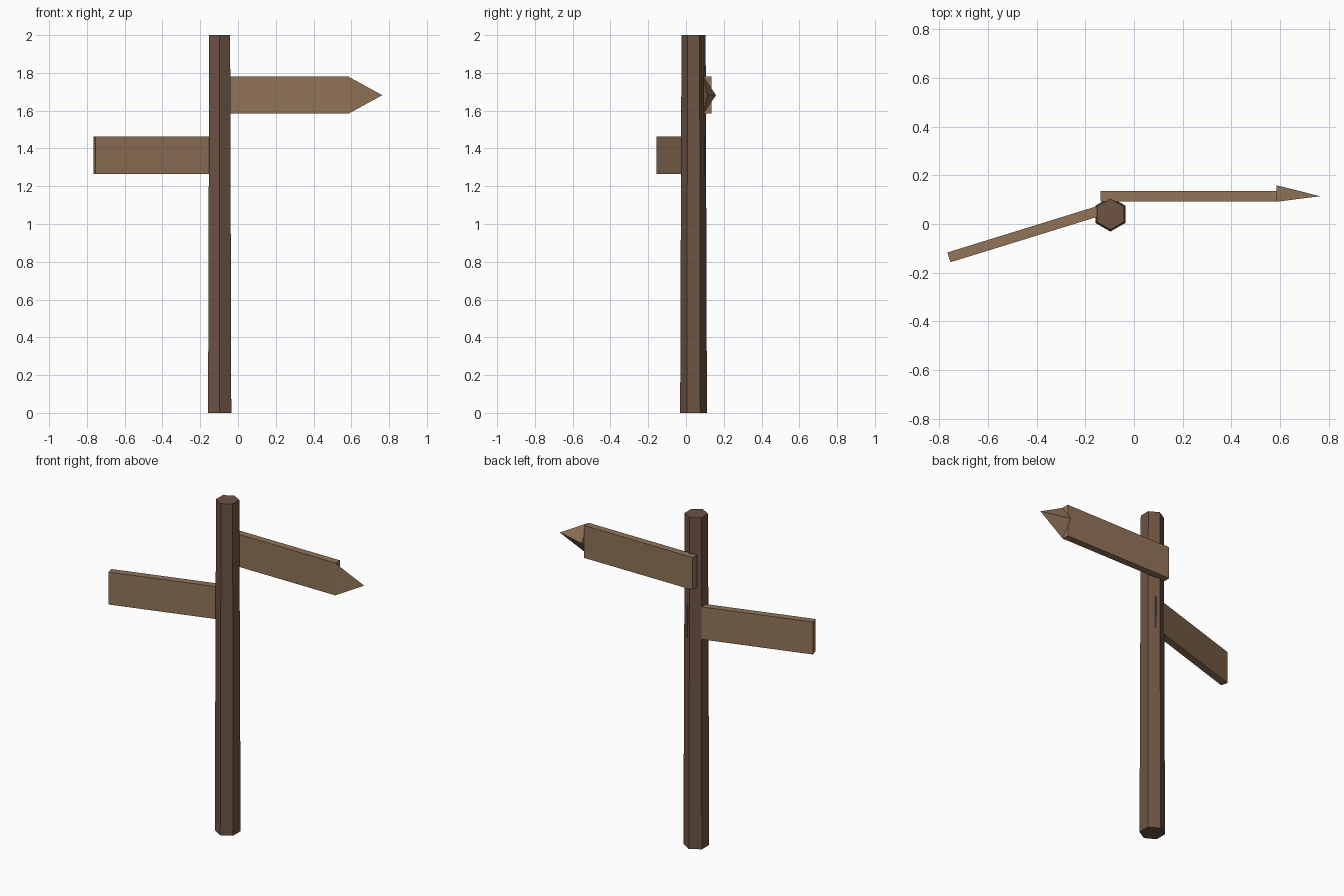
import bpy, math

if "Cube" in bpy.data.objects:
    bpy.data.objects.remove(bpy.data.objects["Cube"])


def material(name, rgb):
    m = bpy.data.materials.new(name)
    m.diffuse_color = (*rgb, 1.0)
    m.use_nodes = True
    m.node_tree.nodes["Principled BSDF"].inputs["Base Color"].default_value = m.diffuse_color
    return m


DARK = material("dark post wood", (0.153, 0.087, 0.057))
LIGHT = material("light board wood", (0.283, 0.175, 0.098))


def finish(name, mat):
    ob = bpy.context.object
    ob.name = name
    ob.data.materials.append(mat)
    return ob


def board(name, center, angle):
    bpy.ops.mesh.primitive_cube_add(size=1, location=center, rotation=(0, 0, angle))
    ob = finish(name, LIGHT)
    ob.scale = (0.725, 0.042, 0.196)
    return ob


# Tapered hexagonal post
bpy.ops.mesh.primitive_cone_add(vertices=6, radius1=0.071, radius2=0.064, depth=2.0,
                                location=(-0.097, 0.04, 1.0))
finish("post", DARK)

# Upper board on the back of the post, lower board angled forward
board("upper_board", (0.224, 0.114, 1.682), 0)
angle = 0.3
end = (-0.760, -0.137)
board("lower_board", (end[0] + 0.3625 * math.cos(angle),
                      end[1] + 0.3625 * math.sin(angle), 1.364), angle)

# Flattened three-sided arrow tip: base corners in y/z, apex towards +x
bpy.ops.mesh.primitive_cone_add(vertices=3, radius1=0.1125, radius2=0, depth=0.178)
tip = finish("arrow_tip", LIGHT)
for v in tip.data.vertices:
    x, y, z = v.co
    v.co = (z, y * 0.4, -x)
tip.location = (0.586 + 0.089, 0.114, 1.682)
